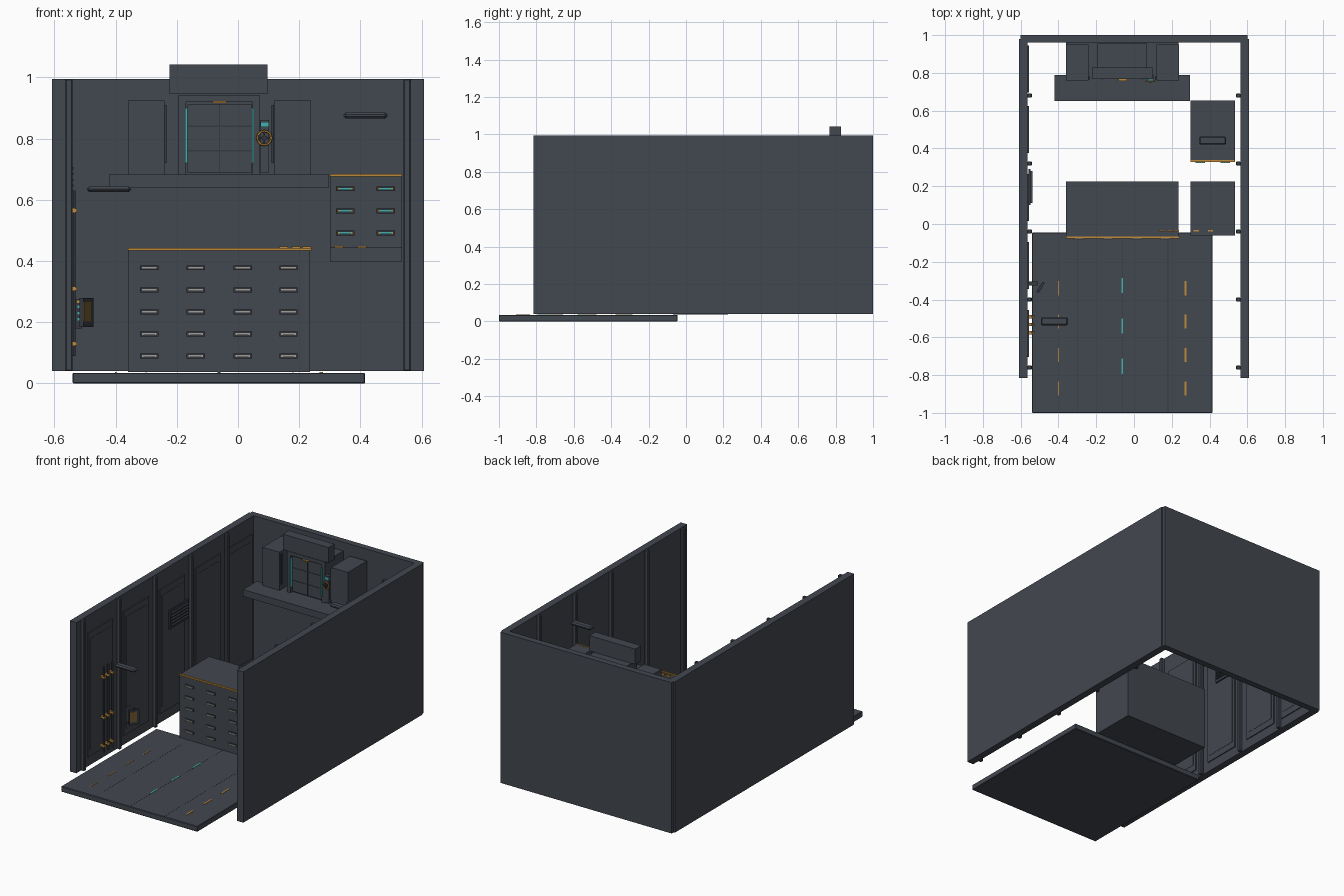
import bpy, math
from mathutils import Vector

if "Cube" in bpy.data.objects:
    bpy.data.objects.remove(bpy.data.objects["Cube"])


def material(name, rgb):
    m = bpy.data.materials.new(name)
    m.use_nodes = True
    m.diffuse_color = (*rgb, 1)
    m.node_tree.nodes["Principled BSDF"].inputs["Base Color"].default_value = (*rgb, 1)
    return m


SLATE = material("slate", (0.055, 0.064, 0.08))
DARK = material("dark slate", (0.035, 0.041, 0.052))
AMBER = material("amber", (0.52, 0.26, 0.045))
TEAL = material("teal", (0.06, 0.42, 0.42))
PALE = material("pale grey", (0.36, 0.35, 0.33))
BROWN = material("dull brass", (0.17, 0.1, 0.025))


def box(name, xs, ys, zs, mat=SLATE, bevel=0):
    """Box given by its extent on each axis."""
    lo, hi = Vector((xs[0], ys[0], zs[0])), Vector((xs[1], ys[1], zs[1]))
    bpy.ops.mesh.primitive_cube_add(size=1, location=(lo + hi) / 2)
    o = bpy.context.object
    o.name = name
    o.scale = hi - lo
    bpy.ops.object.transform_apply(location=False, rotation=False, scale=True)
    o.data.materials.append(mat)
    if bevel:
        b = o.modifiers.new("bevel", "BEVEL")
        b.width, b.segments = bevel, 1
    return o


def around(c, size):
    return (c - size / 2, c + size / 2)


def rod(name, loc, radius, depth, mat, sides=10):
    bpy.ops.mesh.primitive_cylinder_add(vertices=sides, radius=radius, depth=depth, location=loc)
    o = bpy.context.object
    o.name = name
    o.data.materials.append(mat)
    bpy.ops.object.shade_smooth_by_angle()
    return o


def drawer_handle(name, x, y, z, grip, ends):
    box(name + "_plate", around(x, 0.06), (y - 0.005, y), around(z, 0.016), DARK)
    box(name + "_grip", around(x, 0.046), (y - 0.012, y - 0.004), around(z, 0.008), grip)
    for s in (-1, 1):
        box(name + "_end", around(x + s * 0.022, 0.007), (y - 0.013, y - 0.004), around(z, 0.009), ends)


# Shell
WALL_Z = (0.04, 0.995)
for side, s in (("left", 1), ("right", -1)):
    box(side + "_wall", sorted((s * 0.563, s * 0.608)), (-0.815, 0.98), WALL_Z)
    for i in range(5):
        box(side + "_rib", sorted((s * 0.54, s * 0.565)), around(0.68 - 0.36 * i, 0.022), WALL_Z, SLATE, 0.004)
box("back_wall", (-0.6, 0.6), (0.96, 1.0), WALL_Z)

# Wall panels with a top rail
for y in (0.82, 0.5, 0.14, -0.22, -0.58):
    box("wall_panel", (-0.564, -0.557), around(y, 0.25), (0.1, 0.885))
    box("panel_inset", (-0.558, -0.5555), around(y, 0.21), (0.14, 0.845), SLATE)

# Floor slab, its seams and dashed markings
box("floor_slab", (-0.54, 0.415), (-1.0, -0.045), (0, 0.035), SLATE, 0.003)
for x in (-0.3, -0.06, 0.18):
    box("floor_seam", around(x, 0.003), (-0.995, -0.05), (0.034, 0.0355), DARK)
for i in range(4):
    y = -0.34 - 0.177 * i
    box("left_dash", around(-0.4, 0.005), around(y, 0.075), (0.034, 0.037), AMBER)
    box("right_dash", around(0.272, 0.01), around(y, 0.075), (0.034, 0.037), AMBER)
for i in range(3):
    box("centre_dash", around(-0.062, 0.01), around(-0.325 - 0.214 * i, 0.08), (0.034, 0.037), TEAL)

# Low drawer cabinet
box("low_cabinet", (-0.36, 0.235), (-0.07, 0.225), (0.037, 0.437))
box("low_cabinet_trim", (-0.36, 0.24), (-0.077, -0.066), (0.434, 0.443), AMBER)
for x in (-0.29, -0.138, 0.016, 0.165):
    for r in range(5):
        drawer_handle("low_handle", x, -0.07, 0.09 + 0.072 * r, PALE, PALE)
for x in (0.15, 0.19, 0.225):
    box("cabinet_mark", around(x, 0.028), around(-0.037, 0.008), (0.436, 0.448), AMBER)

# Side bench
box("side_bench", (0.3, 0.535), (-0.06, 0.225), (0.398, 0.445))
for x in (0.33, 0.405):
    box("bench_mark", around(x, 0.028), around(-0.037, 0.008), (0.444, 0.449), AMBER)

# Hanging drawer cabinet
box("side_cabinet", (0.3, 0.535), (0.335, 0.655), (0.437, 0.683))
box("side_cabinet_trim", (0.3, 0.535), (0.329, 0.338), (0.676, 0.685), AMBER)
for x in (0.35, 0.483):
    for r in range(3):
        drawer_handle("side_handle", x, 0.335, 0.492 + 0.072 * r, TEAL, AMBER)

# Back shelf with lockers
box("back_shelf", (-0.42, 0.297), (0.65, 0.79), (0.64, 0.683))
box("back_shelf_base", (-0.36, 0.235), (0.76, 0.96), (0.645, 0.683))
box("right_locker", (-0.36, -0.24), (0.76, 0.95), (0.683, 0.925))
box("left_locker", (0.12, 0.238), (0.76, 0.95), (0.683, 0.925))
for x in (-0.237, 0.114):
    box("locker_hinge", around(x, 0.008), (0.765, 0.78), (0.72, 0.91), DARK)

# Centre door unit
box("door_body", (-0.194, 0.07), (0.79, 0.955), (0.683, 0.942))
for x in (-0.182, 0.059):
    box("door_post", around(x, 0.024), (0.77, 0.8), (0.683, 0.942))
box("door_lintel", (-0.194, 0.07), (0.77, 0.8), (0.92, 0.942))
box("door_panel", (-0.165, 0.045), (0.782, 0.8), (0.69, 0.912))
box("door_split", around(-0.06, 0.004), (0.78, 0.784), (0.69, 0.912), DARK)
for z in (0.76, 0.84):
    box("door_rail", (-0.165, 0.045), (0.78, 0.784), around(z, 0.004), DARK)
for x in (-0.169, 0.049):
    box("door_light", around(x, 0.007), (0.762, 0.785), (0.72, 0.9), TEAL)
box("door_lamp", around(-0.06, 0.046), (0.758, 0.775), around(0.919, 0.006), AMBER)
box("door_hood", (-0.223, 0.097), (0.768, 0.828), (0.945, 1.042))

# Door control post with a hand wheel
box("control_post", (0.072, 0.102), (0.765, 0.79), (0.69, 0.86))
box("control_screen", (0.074, 0.102), (0.758, 0.768), (0.838, 0.855), TEAL)
bpy.ops.mesh.primitive_torus_add(location=(0.086, 0.755, 0.802), rotation=(math.pi / 2, 0, 0),
                                 major_radius=0.023, minor_radius=0.004,
                                 major_segments=12, minor_segments=6)
wheel = bpy.context.object
wheel.name = "hand_wheel"
wheel.data.materials.append(AMBER)
box("wheel_spoke", around(0.086, 0.044), (0.753, 0.757), around(0.802, 0.005), DARK)
box("wheel_spoke", around(0.086, 0.005), (0.753, 0.757), around(0.802, 0.044), DARK)
box("wheel_hub", around(0.086, 0.014), (0.75, 0.768), around(0.802, 0.014), DARK)

# Vent on the right wall
box("vent_frame", (-0.558, -0.548), (0.1, 0.29), (0.605, 0.725), DARK)
for i in range(5):
    box("vent_slat", (-0.55, -0.538), (0.11, 0.28), around(0.627 + 0.019 * i, 0.007))

# Wall pipes with clamps
for y in (-0.49, -0.532, -0.575):
    rod("wall_pipe", (-0.537, y, 0.36), 0.007, 0.54, SLATE)
    for z in (0.13, 0.31, 0.565):
        box("pipe_clamp", (-0.557, -0.526), around(y, 0.018), around(z, 0.012), AMBER)

# Wall terminal with a tilted face
box("terminal_mount", (-0.558, -0.51), around(-0.315, 0.02), (0.18, 0.275), DARK)
for z in (0.21, 0.23, 0.25):
    box("terminal_light", around(-0.52, 0.01), (-0.328, -0.324), around(z, 0.008), TEAL)
box("terminal_lamp", around(-0.52, 0.012), (-0.328, -0.324), around(0.267, 0.007), AMBER)
for name, w, ys, zs, mat in (("terminal_case", 0.062, (-0.342, -0.328), (0.185, 0.28), DARK),
                             ("terminal_face", 0.046, (-0.346, -0.338), (0.203, 0.266), BROWN)):
    face = box(name, around(0, w), (ys[0] + 0.335, ys[1] + 0.335), zs, mat)
    face.rotation_euler.z = math.radians(58)
    face.location.x -= 0.495
    face.location.y -= 0.335

# Floating light bars
box("front_light_bar", (-0.493, -0.35), (-0.537, -0.493), (0.625, 0.643), SLATE, 0.007)
box("back_light_bar", (0.345, 0.488), (0.42, 0.464), (0.865, 0.885), SLATE, 0.007)
